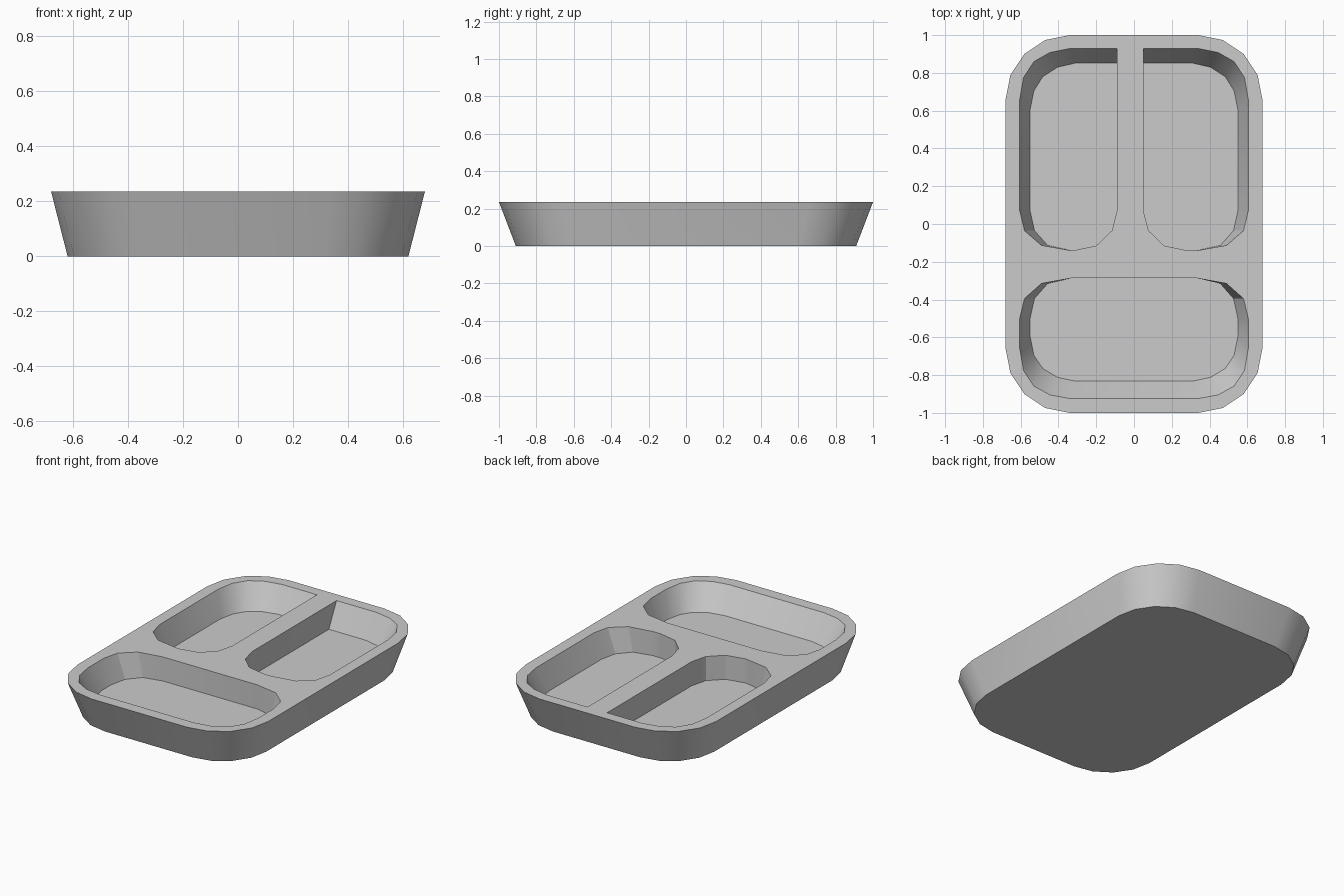
import bpy, bmesh
from math import radians, cos, sin, pi

if "Cube" in bpy.data.objects:
    bpy.data.objects.remove(bpy.data.objects["Cube"])

TOP, FLOOR = 0.235, 0.08


def rounded_rect(hx, hy, rx, ry, n=4):
    pts = []
    for k, (sx, sy) in enumerate([(1, 1), (-1, 1), (-1, -1), (1, -1)]):
        for i in range(n + 1):
            a = k * pi / 2 + i * pi / 2 / n
            pts.append((sx * (hx - rx) + rx * cos(a), sy * (hy - ry) + ry * sin(a)))
    return pts


def shell(bm, low, z_low, high, z_high):
    """Wall between two outlines plus a cap on the low one; returns the rim edges."""
    a = [bm.verts.new((x, y, z_low)) for x, y in low]
    b = [bm.verts.new((x, y, z_high)) for x, y in high]
    n = len(a)
    for i in range(n):
        j = (i + 1) % n
        bm.faces.new((a[i], a[j], b[j], b[i]))
    bm.faces.new(a)
    return [bm.edges.get((b[i], b[(i + 1) % n])) for i in range(n)]


bm = bmesh.new()

# outer tapered body
rim = shell(bm, rounded_rect(0.62, 0.91, 0.31, 0.31), 0,
            rounded_rect(0.68, 1.0, 0.34, 0.34), TOP)

# two upper compartments: vertical divider wall, sloped outer walls
outer_top = [(0.335, -0.14), (0.49, -0.113), (0.58, -0.035), (0.605, 0.07), (0.605, 0.66),
             (0.585, 0.775), (0.53, 0.86), (0.445, 0.908), (0.335, 0.93)]
outer_floor = [(0.335, -0.14), (0.457, -0.113), (0.527, -0.035), (0.55, 0.07), (0.55, 0.605),
               (0.53, 0.705), (0.483, 0.78), (0.405, 0.83), (0.31, 0.852)]
inner = [(0.05, 0.07), (0.077, -0.035), (0.16, -0.115), (0.28, -0.14)]
for side, shift in ((1, 0), (-1, 0.04)):
    lip = [(side * (x + shift), y) for x, y in inner]
    top = [(side * x, y) for x, y in outer_top]
    floor = [(side * x, y) for x, y in outer_floor]
    end = side * (0.05 + shift)
    rim += shell(bm, lip + floor + [(end, 0.852)], FLOOR, lip + top + [(end, 0.93)], TOP)

# wide lower compartment, symmetric in x
wide_top = [(0.335, -0.925), (0.445, -0.905), (0.53, -0.858), (0.585, -0.775), (0.605, -0.66),
            (0.605, -0.5), (0.58, -0.395), (0.49, -0.315), (0.335, -0.287)]
wide_floor = [(0.31, -0.832), (0.405, -0.812), (0.483, -0.765), (0.53, -0.695), (0.55, -0.595),
              (0.55, -0.5), (0.527, -0.395), (0.457, -0.315), (0.335, -0.287)]
mirrored = lambda pts: pts + [(-x, y) for x, y in reversed(pts)]
rim += shell(bm, mirrored(wide_floor), FLOOR, mirrored(wide_top), TOP)

# flat top surface around the compartments
bmesh.ops.triangle_fill(bm, edges=rim, use_beauty=True, normal=(0, 0, 1))
bmesh.ops.recalc_face_normals(bm, faces=bm.faces[:])

mesh = bpy.data.meshes.new("divided_tray")
bm.to_mesh(mesh)
bm.free()
tray = bpy.data.objects.new("divided_tray", mesh)
bpy.context.collection.objects.link(tray)
bpy.context.view_layer.objects.active = tray
tray.select_set(True)
bpy.ops.object.shade_smooth_by_angle(angle=radians(30))
